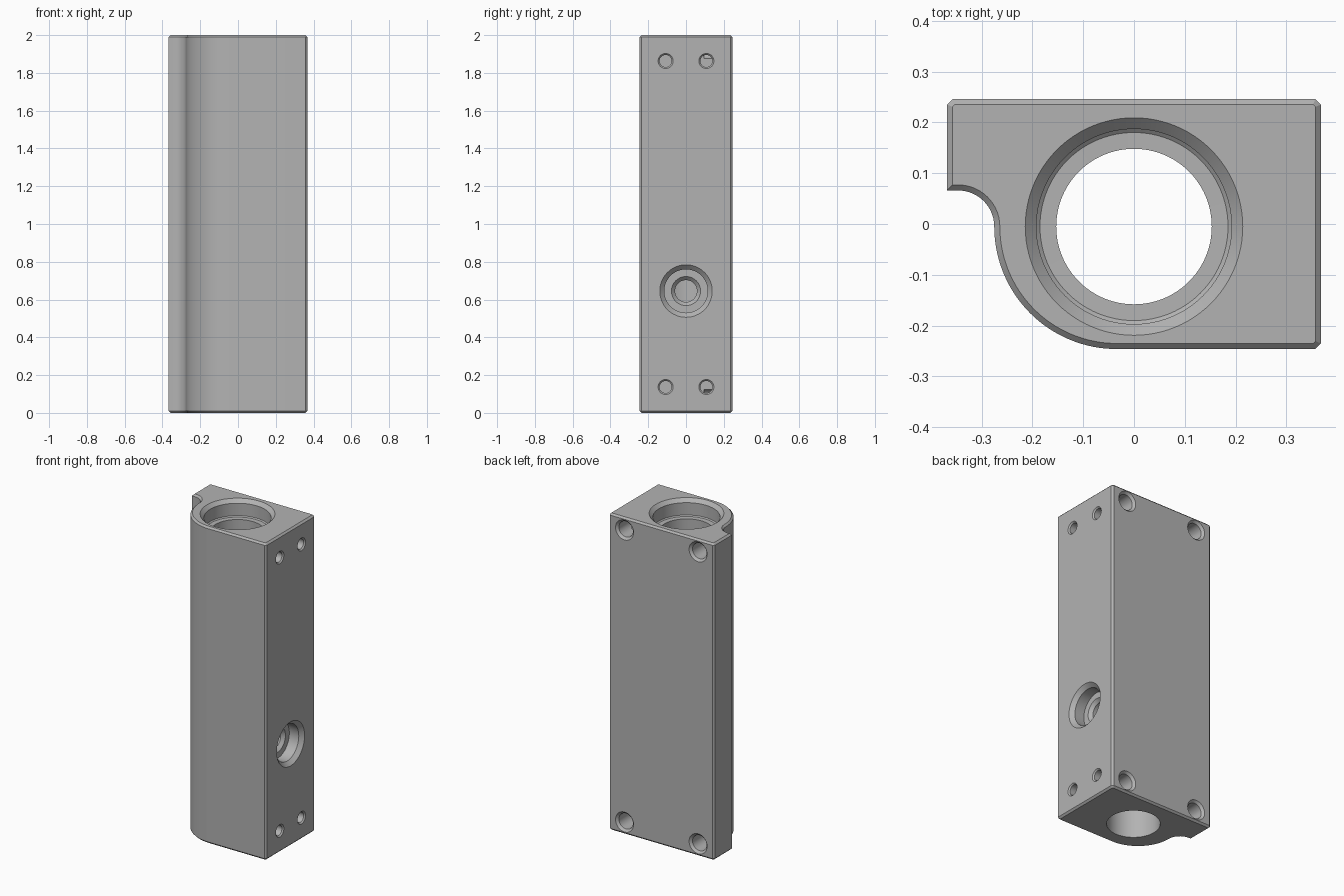
import bpy, bmesh
from math import sin, cos, pi, radians
from mathutils import Vector

if "Cube" in bpy.data.objects:
    bpy.data.objects.remove(bpy.data.objects["Cube"], do_unlink=True)

HX, HY, H = 0.368, 0.246, 2.0
CY = -0.005          # bore axis offset in y
CH = 0.011           # edge chamfer

grey = bpy.data.materials.new("machined_grey")
grey.use_nodes = True
grey.diffuse_color = (0.45, 0.45, 0.45, 1)
grey.node_tree.nodes["Principled BSDF"].inputs["Base Color"].default_value = (0.45, 0.45, 0.45, 1)


def make_object(name, bm):
    bmesh.ops.recalc_face_normals(bm, faces=bm.faces[:])
    mesh = bpy.data.meshes.new(name)
    bm.to_mesh(mesh)
    bm.free()
    mesh.materials.append(grey)
    obj = bpy.data.objects.new(name, mesh)
    bpy.context.collection.objects.link(obj)
    return obj


def arc(cx, cy, r, a0, a1, n):
    angles = [radians(a0 + (a1 - a0) * i / n) for i in range(n + 1)]
    return [(cx + r * cos(a), cy + r * sin(a)) for a in angles]


def lathe_cutter(name, origin, direction, profile, segments):
    """Revolved solid from (depth, radius) pairs, running along direction."""
    bm = bmesh.new()
    turn = Vector(direction).to_track_quat('Z', 'Y')
    rings = []
    for depth, r in profile:
        ring = []
        for i in range(segments):
            a = 2 * pi * i / segments
            ring.append(bm.verts.new(Vector(origin) + turn @ Vector((r * cos(a), r * sin(a), depth))))
        rings.append(ring)
    for low, high in zip(rings, rings[1:]):
        for i in range(segments):
            j = (i + 1) % segments
            bm.faces.new((low[i], low[j], high[j], high[i]))
    bm.faces.new(rings[0])
    bm.faces.new(rings[-1])
    obj = make_object(name, bm)
    obj.hide_render = True
    return obj


# Body outline: chamfered corners, rounded front right, concave notch
outline = [(HX - CH, -HY), (HX, -HY + CH), (HX, HY - CH), (HX - CH, HY),
           (-HX + CH, HY), (-HX, HY - CH), (-HX, 0.066)]
outline += arc(-0.346, CY, 0.071, 90, 0, 14)
outline += arc(-0.034, CY, 0.241, 180, 270, 32)[1:]

bm = bmesh.new()
base = bm.faces.new([bm.verts.new((x, y, 0)) for x, y in outline])
grown = bmesh.ops.extrude_face_region(bm, geom=[base])["geom"]
bmesh.ops.translate(bm, vec=(0, 0, H), verts=[v for v in grown if isinstance(v, bmesh.types.BMVert)])
bmesh.ops.recalc_face_normals(bm, faces=bm.faces[:])
rims = [e for e in bm.edges if abs(e.verts[0].co.z - e.verts[1].co.z) < 0.01]
bmesh.ops.bevel(bm, geom=rims, offset=CH, offset_type='OFFSET', segments=1,
                profile=0.5, affect='EDGES', clamp_overlap=False)
body = make_object("cylinder_block", bm)

# Main bore with chamfered counterbore at the top
cutters = [lathe_cutter("bore_cutter", (0, CY, H), (0, 0, -1),
                        [(-0.01, 0.224), (0.022, 0.192), (0.1, 0.192), (0.106, 0.185),
                         (0.1065, 0.153), (H + 0.1, 0.153)], 96)]

# Stepped side port opening into the bore
cutters.append(lathe_cutter("port_cutter", (HX, 0, 0.645), (-1, 0, 0),
                            [(-0.01, 0.149), (0.024, 0.115), (0.09, 0.115), (0.0905, 0.077),
                             (0.11, 0.058), (0.3, 0.058)], 64))

# Small threaded holes in the side and mounting holes in the back
for top in (False, True):
    for s in (-1, 1):
        z = H - 0.137 if top else 0.137
        cutters.append(lathe_cutter("side_hole_cutter", (HX, s * 0.108, z), (-1, 0, 0),
                                    [(-0.01, 0.05), (0.008, 0.032), (0.13, 0.032)], 32))
        z = H - 0.078 if top else 0.078
        cutters.append(lathe_cutter("back_hole_cutter", (s * 0.257, HY, z), (0, -1, 0),
                                    [(-0.01, 0.073), (0.014, 0.049), (0.15, 0.049)], 40))

# Cut everything out of the block
bpy.ops.object.select_all(action='DESELECT')
body.select_set(True)
bpy.context.view_layer.objects.active = body
for cutter in cutters:
    mod = body.modifiers.new(cutter.name, 'BOOLEAN')
    mod.operation = 'DIFFERENCE'
    mod.solver = 'EXACT'
    mod.object = cutter
    bpy.ops.object.modifier_apply(modifier=mod.name)
for cutter in cutters:
    bpy.data.objects.remove(cutter, do_unlink=True)

bpy.ops.object.shade_smooth_by_angle(angle=radians(25))
